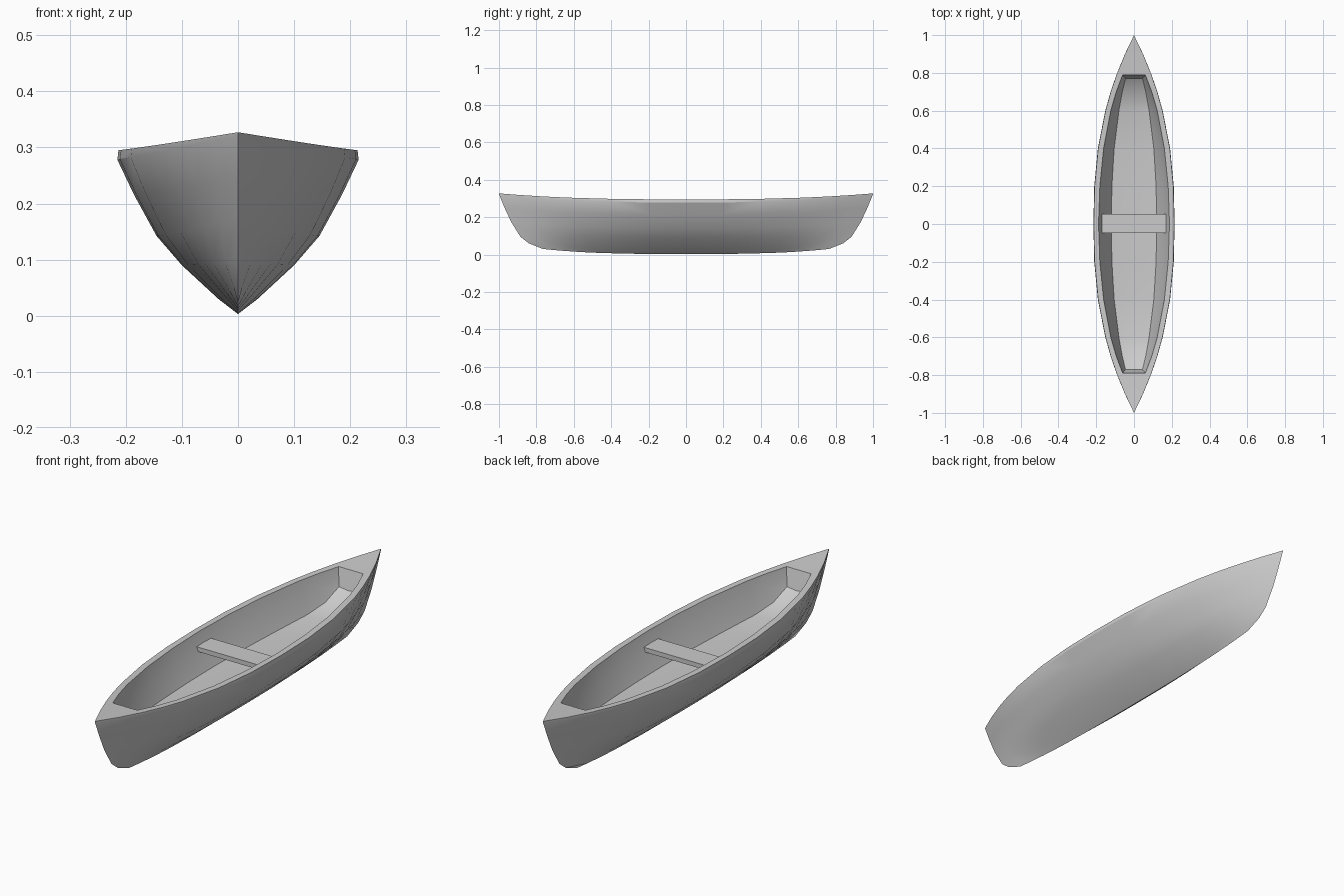
import bpy, bmesh

if "Cube" in bpy.data.objects:
    bpy.data.objects.remove(bpy.data.objects["Cube"])


def finish(obj, angle=0.52):
    # apply modifiers, then smooth with sharp creases kept
    bpy.ops.object.select_all(action='DESELECT')
    obj.select_set(True)
    bpy.context.view_layer.objects.active = obj
    bpy.ops.object.convert(target='MESH')
    bpy.ops.object.shade_smooth_by_angle(angle=angle)


def make_object(name, bm):
    mesh = bpy.data.meshes.new(name)
    bm.to_mesh(mesh)
    bm.free()
    obj = bpy.data.objects.new(name, mesh)
    bpy.context.collection.objects.link(obj)
    return obj


# hull levels, keel to rim: half width, mid height, end y, end height, rise power
LEVELS = [(0, .003, .765, .03, 3), (.035, .03, .84, .06, 3),
          (.10, .09, .885, .095, 3), (.145, .142, .935, .175, 3),
          (.185, .215, .97, .25, 3), (.215, .278, 1, .322, 2.6),
          (.213, .295, 1, .327, 2.6)]
# cockpit stations: fraction of length, opening half width, floor half width, floor y, floor z
COCKPIT = [(0, .188, .12, 0, .155), (.2, .181, .117, .2, .155),
           (.4, .161, .105, .4, .157), (.6, .123, .08, .6, .167),
           (.7, .094, .062, .70, .188), (.79, .06, .045, .77, .235)]
DECK = [.79, .9, 1]


def outer(u):
    # one half cross-section of the outer skin
    return [(w * (1 - u ** 2.4), ye * u, z + (ze - z) * u ** p)
            for w, z, ye, ze, p in LEVELS]


def cockpit_section(u, rim, floor, fy, fz):
    pts = outer(u)
    z = pts[-1][2]
    wall = (rim * .62 + floor * .38, (u + fy) / 2 + (u - fy) * .1, (z + fz) / 2)
    return pts + [(rim, u, z), wall, (floor, fy, fz), (0, fy, fz - .006)]


def deck_section(u):
    pts = outer(u)
    x, y, z = pts[-1]
    return pts + [(.06 * (1 - u) / .21, u, z), (0, u, z)]


def loft(bm, sections):
    rows = [[bm.verts.new(p) for p in s] for s in sections]
    for a, b in zip(rows, rows[1:]):
        for j in range(len(a) - 1):
            bm.faces.new((a[j], b[j], b[j + 1], a[j + 1]))
    return rows


# hull: a quarter with open cockpit and end deck, mirrored both ways
bm = bmesh.new()
inside = loft(bm, [cockpit_section(*c) for c in COCKPIT])
deck = loft(bm, [deck_section(u) for u in DECK])
rim, wall, edge, centre = inside[-1][7:]
bm.faces.new((rim, deck[0][-1], centre, edge, wall))
bmesh.ops.remove_doubles(bm, verts=bm.verts, dist=1e-4)
hull = make_object("hull", bm)
mirror = hull.modifiers.new("mirror", 'MIRROR')
mirror.use_axis = (True, True, False)
mirror.merge_threshold = .0005
finish(hull)

# seat: plank across the middle
bm = bmesh.new()
bmesh.ops.create_cube(bm, size=1)
bmesh.ops.scale(bm, vec=(.356, .10, .02), verts=bm.verts)
bmesh.ops.translate(bm, vec=(0, .003, .238), verts=bm.verts)
make_object("seat", bm)
